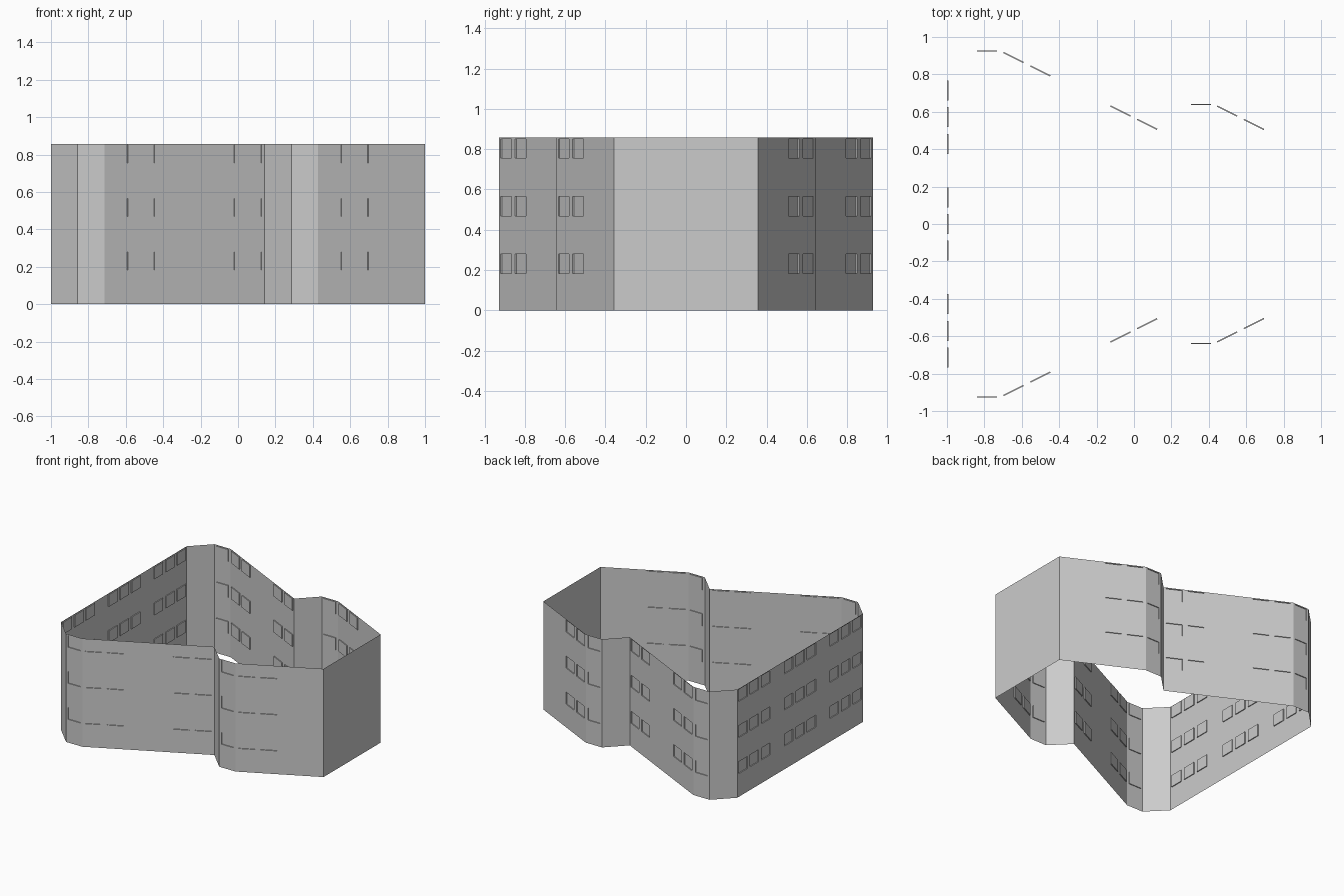
import bpy, bmesh
from mathutils import Vector

if "Cube" in bpy.data.objects:
    bpy.data.objects.remove(bpy.data.objects["Cube"])

U = 1 / 7               # one window bay
H = 6 * U               # wall height, three storeys
DEPTH = 0.007           # window recess
MARGIN = 1 / 8          # side margin inside a bay


def wall(name, a, b, bays=1, windows=()):
    """Thin wall from a to b (outside on the right) with recessed windows in the chosen bays."""
    a, b = Vector((*a, 0)), Vector((*b, 0))
    d = b - a
    inward = Vector((-d.y, d.x, 0)).normalized() * DEPTH
    # column and row breaks
    us, zs, open_cols = [0], [0], set()
    for i in windows:
        left, right = (i + MARGIN) / bays, (i + 1 - MARGIN) / bays
        us += [left, right]
        open_cols.add(len(us) - 2)
    us.append(1)
    if windows:
        for floor in (1, 2, 3):
            zs += [floor * 2 * U - 0.102, floor * 2 * U - 0.007]
    zs.append(H)

    bm = bmesh.new()

    def quad(pts):
        bm.faces.new([bm.verts.new(p) for p in pts])

    for c in range(len(us) - 1):
        for r in range(len(zs) - 1):
            ring = [a + d * us[u] + Vector((0, 0, zs[z]))
                    for u, z in ((c, r), (c + 1, r), (c + 1, r + 1), (c, r + 1))]
            if c in open_cols and r % 2 == 1:
                back = [p + inward for p in ring]
                quad(back)                                   # pane
                for k in range(4):                           # reveals
                    j = (k + 1) % 4
                    quad((ring[k], ring[j], back[j], back[k]))
            else:
                quad(ring)
    bmesh.ops.remove_doubles(bm, verts=bm.verts, dist=1e-5)
    me = bpy.data.meshes.new(name)
    bm.to_mesh(me)
    bm.free()
    bpy.context.collection.objects.link(bpy.data.objects.new(name, me))


# Front outline in half bays, from the left end to the right end
path = [(-14, -11), (-12, -13), (-10, -13), (2, -7), (4, -9), (6, -9), (14, -5)]
path = [(x * U / 2, y * U / 2) for x, y in path]
parts = [("left_corner", 1, ()), ("left_bay_wall", 1, (0,)),
         ("long_slanted_wall", 6, (0, 1, 4, 5)), ("step_wall", 1, ()),
         ("right_bay_wall", 1, (0,)), ("short_slanted_wall", 4, (0, 1))]

# Front walls and their mirrored back walls
for (name, n, win), p, q in zip(parts, path, path[1:]):
    wall("front_" + name, p, q, n, win)
    wall("back_" + name, (q[0], -q[1]), (p[0], -p[1]), n, sorted(n - 1 - i for i in win))

# End walls
x0, y0 = path[0]
x1, y1 = path[-1]
wall("left_end_wall", (x0, -y0), (x0, y0), 11, (0, 1, 2, 4, 5, 6, 8, 9, 10))
wall("right_end_wall", (x1, y1), (x1, -y1))
